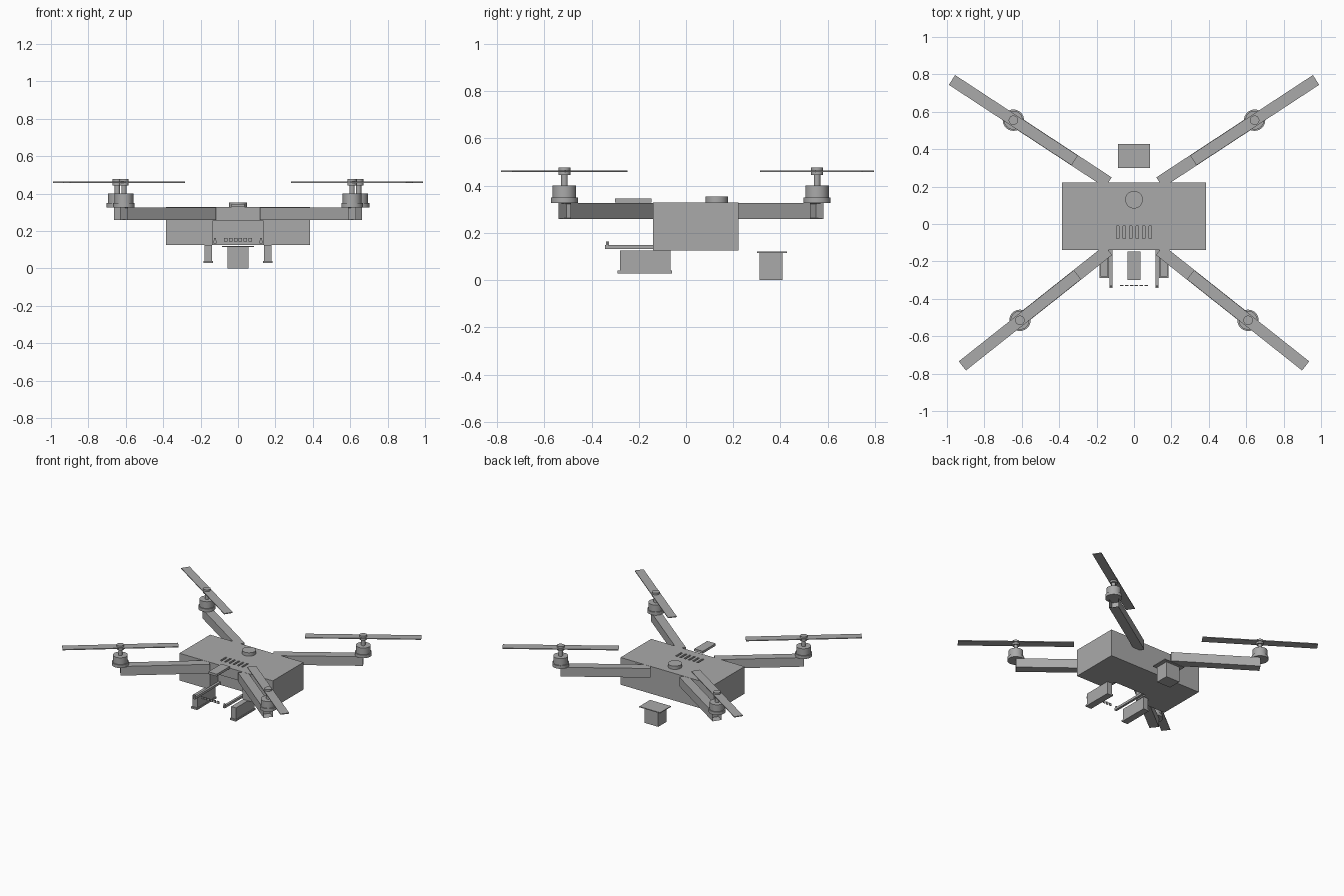
import bpy, bmesh, math
from mathutils import Matrix, Vector

if "Cube" in bpy.data.objects:
    bpy.data.objects.remove(bpy.data.objects["Cube"])

grey = bpy.data.materials.new("plain grey")
grey.use_nodes = True
colour = (0.4, 0.4, 0.4, 1)
grey.diffuse_color = colour
grey.node_tree.nodes["Principled BSDF"].inputs["Base Color"].default_value = colour


def finish(bm, name):
    bmesh.ops.recalc_face_normals(bm, faces=bm.faces)
    mesh = bpy.data.meshes.new(name)
    bm.to_mesh(mesh)
    bm.free()
    mesh.materials.append(grey)
    obj = bpy.data.objects.new(name, mesh)
    bpy.context.collection.objects.link(obj)
    return obj


def box(name, x, y, z):
    """Box from (low, high) pairs on each axis."""
    lo, hi = Vector((x[0], y[0], z[0])), Vector((x[1], y[1], z[1]))
    bm = bmesh.new()
    size = Matrix.Diagonal((hi - lo).to_4d())
    bmesh.ops.create_cube(bm, size=1, matrix=Matrix.Translation((lo + hi) / 2) @ size)
    return finish(bm, name)


def cylinder(name, x, y, radius, z0, z1):
    bm = bmesh.new()
    bmesh.ops.create_cone(bm, cap_ends=True, segments=32, radius1=radius, radius2=radius,
                          depth=z1 - z0, matrix=Matrix.Translation((x, y, (z0 + z1) / 2)))
    obj = finish(bm, name)
    bpy.ops.object.select_all(action='DESELECT')
    obj.select_set(True)
    bpy.context.view_layer.objects.active = obj
    bpy.ops.object.shade_smooth_by_angle()


def beam(name, centre, angle, length, width, height, hollow_end=False):
    """Horizontal bar, turned about z, with an optional socket in its far end."""
    bm = bmesh.new()
    bmesh.ops.create_cube(bm, size=1, matrix=Matrix.Diagonal((length, width, height, 1)))
    if hollow_end:
        end = max(bm.faces, key=lambda f: f.calc_center_median().x)
        bmesh.ops.inset_region(bm, faces=[end], thickness=0.006)
        bmesh.ops.translate(bm, verts=end.verts, vec=(-0.05, 0, 0))
    bm.transform(Matrix.Translation(centre) @ Matrix.Rotation(angle, 4, 'Z'))
    return finish(bm, name)


def cut(target, cutter):
    mod = target.modifiers.new("cut", 'BOOLEAN')
    mod.operation = 'DIFFERENCE'
    mod.solver = 'EXACT'
    mod.object = cutter
    cutter.hide_render = True
    cutter.hide_set(True)


# Body with a front bay and top vents
body = box("body", (-0.385, 0.385), (-0.14, 0.222), (0.125, 0.328))
cut(body, box("bay_cutter", (-0.135, 0.135), (-0.2, -0.04), (0.1, 0.255)))
for i in range(6):
    x = (i - 2.5) * 0.035
    cut(body, box("vent_cutter", (x - 0.007, x + 0.007), (-0.077, -0.01), (0.29, 0.4)))
cylinder("top_button", 0, 0.13, 0.047, 0.328, 0.353)
box("top_front_plate", (-0.035, 0.035), (-0.3, -0.147), (0.328, 0.345))

# Rear block under its lid
box("rear_block", (-0.057, 0.057), (0.311, 0.409), (0, 0.115))
box("rear_block_lid", (-0.086, 0.086), (0.3, 0.428), (0.115, 0.121))

# Row of small front teeth
for i in range(6):
    x = (i - 2.5) * 0.026
    box("front_tooth", (x - 0.009, x + 0.009), (-0.332, -0.325), (0.145, 0.163))

# Skids and front rods, mirrored
for side, s in (("left", 1), ("right", -1)):
    def span(a, b):
        return sorted((s * a, s * b))
    box(side + "_skid", span(0.14, 0.18), (-0.28, -0.065), (0.04, 0.125))
    box(side + "_skid_foot", span(0.135, 0.185), (-0.29, -0.06), (0.028, 0.04))
    box(side + "_front_rod", span(0.115, 0.132), (-0.342, -0.04), (0.132, 0.149))
    box(side + "_rod_tip", span(0.118, 0.129), (-0.338, -0.33), (0.149, 0.163))

    # Arms, motors and propellers
    for end, root, hub in (("rear", (0.137, 0.222), (0.645, 0.555)),
                           ("front", (0.137, -0.14), (0.61, -0.515))):
        a, b = Vector((s * root[0], root[1], 0)), Vector((s * hub[0], hub[1], 0))
        angle = math.atan2(b.y - a.y, b.x - a.x)
        label = end + "_" + side
        beam(label + "_arm", (a + b) / 2 + Vector((0, 0, 0.293)), angle,
             (b - a).length, 0.065, 0.068, True)
        for part, r, z0, z1 in (("motor_base", 0.057, 0.327, 0.35), ("motor", 0.05, 0.35, 0.4),
                                ("shaft", 0.014, 0.4, 0.444), ("hub", 0.025, 0.444, 0.477)):
            cylinder(label + "_" + part, b.x, b.y, r, z0, z1)
        beam(label + "_propeller", b + Vector((0, 0, 0.461)), angle, 0.785, 0.062, 0.006)
